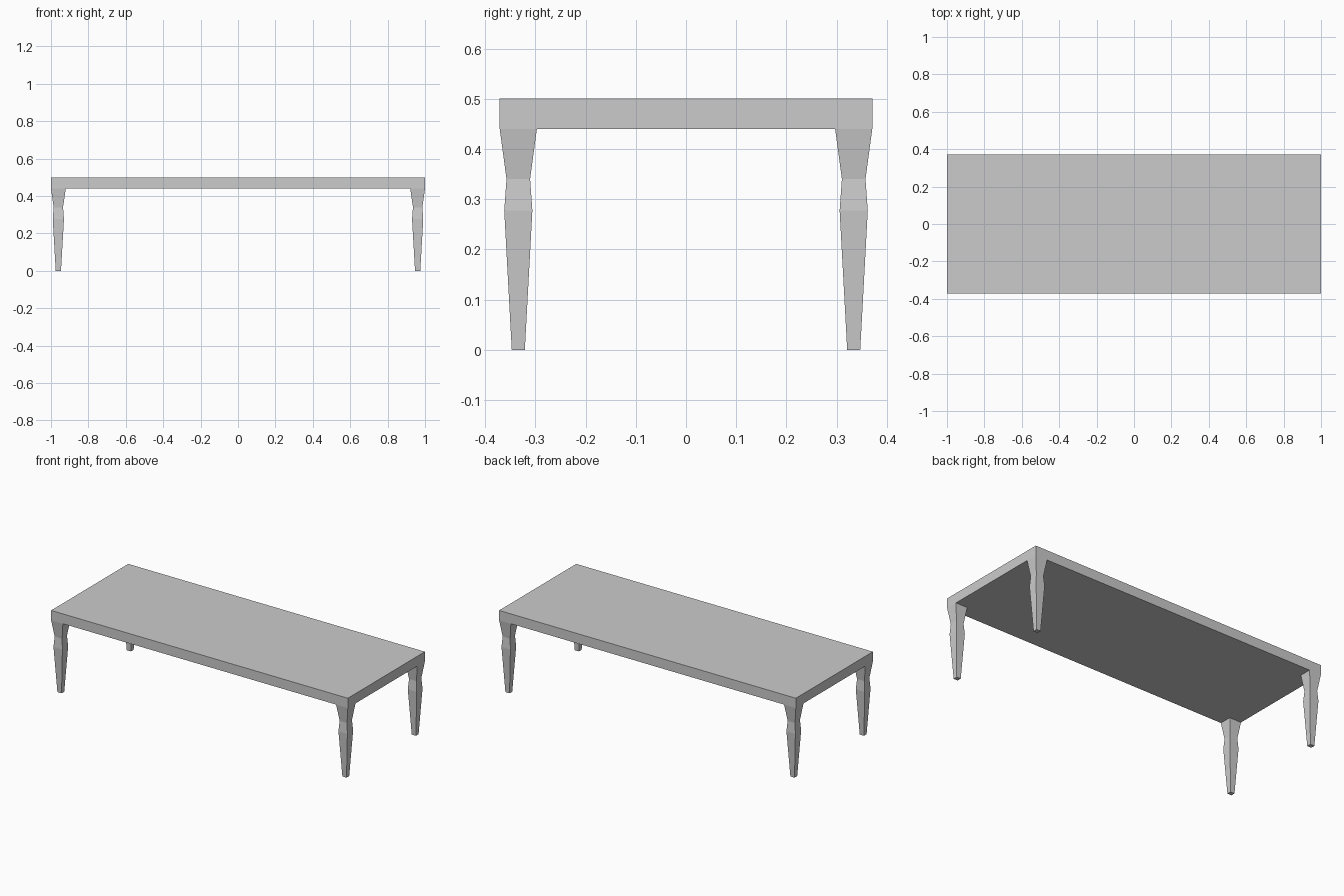
import bpy, bmesh

if "Cube" in bpy.data.objects:
    bpy.data.objects.remove(bpy.data.objects["Cube"])

LENGTH, DEPTH, TOP, UNDER = 2.0, 0.742, 0.5, 0.44
LEG_X, LEG_Y = 0.9605, 0.334
# leg profile: height, half width in x, half width in y
PROFILE = [(0.0, 0.014, 0.013), (0.277, 0.030, 0.028),
           (0.34, 0.025, 0.0235), (UNDER, 0.0395, 0.037)]


def finish(name, bm):
    bmesh.ops.recalc_face_normals(bm, faces=bm.faces)
    mesh = bpy.data.meshes.new(name)
    bm.to_mesh(mesh)
    bm.free()
    obj = bpy.data.objects.new(name, mesh)
    bpy.context.collection.objects.link(obj)
    return obj


# Table top slab
bm = bmesh.new()
bmesh.ops.create_cube(bm, size=1)
for v in bm.verts:
    v.co.x *= LENGTH
    v.co.y *= DEPTH
    v.co.z = TOP if v.co.z > 0 else UNDER
finish("table_top", bm)


# Four-sided tapered leg lofted through the profile
def leg(name, cx, cy):
    bm = bmesh.new()
    rings = [[bm.verts.new((cx + sx * hx, cy + sy * hy, z))
              for sx, sy in ((-1, -1), (1, -1), (1, 1), (-1, 1))]
             for z, hx, hy in PROFILE]
    for a, b in zip(rings, rings[1:]):
        for i in range(4):
            j = (i + 1) % 4
            bm.faces.new((a[i], a[j], b[j], b[i]))
    bm.faces.new(rings[0][::-1])
    bm.faces.new(rings[-1])
    return finish(name, bm)


for sx, side in ((-1, "left"), (1, "right")):
    for sy, end in ((-1, "front"), (1, "back")):
        leg(f"{end}_{side}_leg", sx * LEG_X, sy * LEG_Y)
